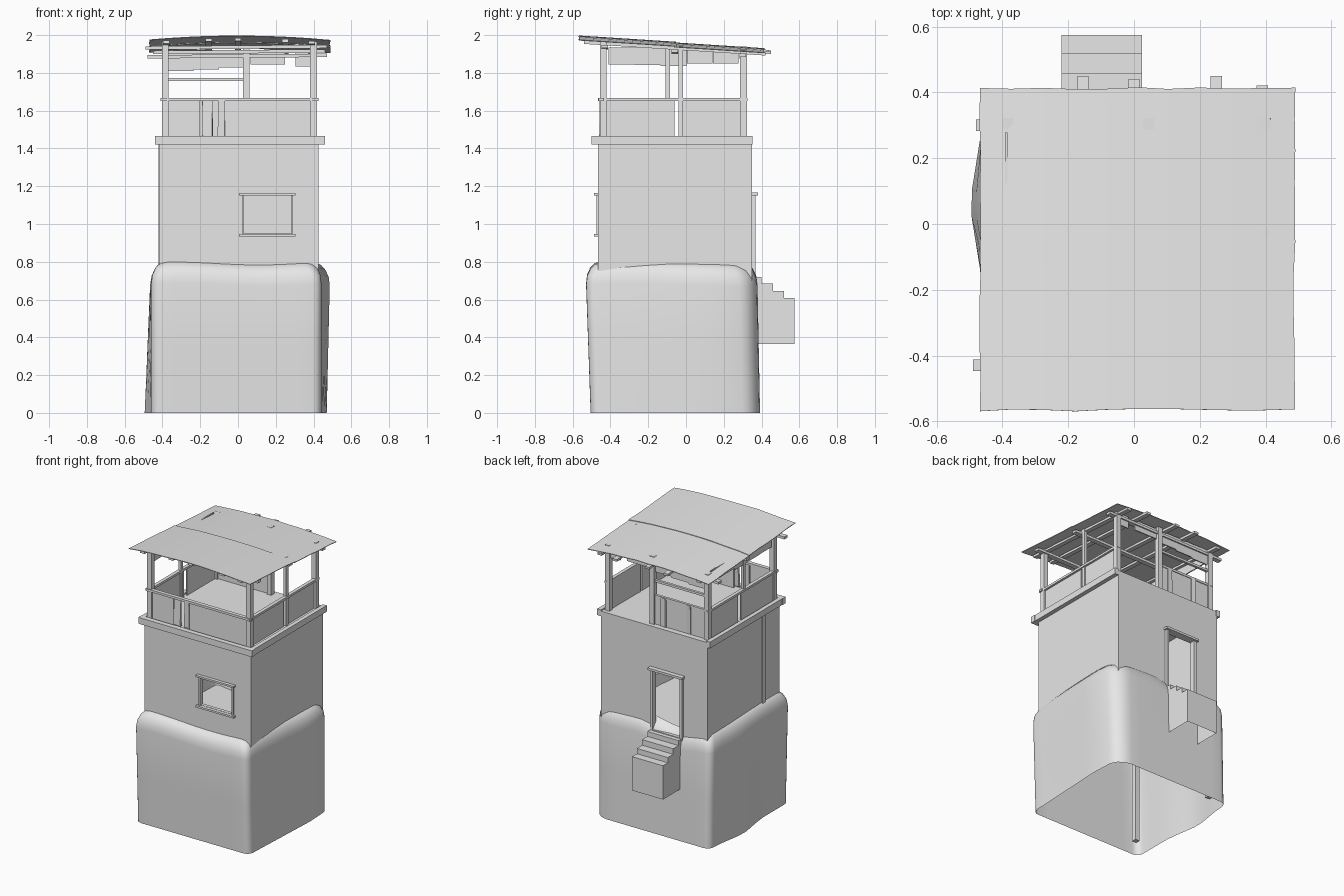
import bpy, bmesh, math, random
from mathutils import Vector

random.seed(4)
cube = bpy.data.objects.get("Cube")
if cube:
    bpy.data.objects.remove(cube, do_unlink=True)

grey = bpy.data.materials.new("plain_grey")
grey.use_nodes = True
grey.diffuse_color = (0.8, 0.8, 0.8, 1)
grey.node_tree.nodes["Principled BSDF"].inputs["Base Color"].default_value = (0.8, 0.8, 0.8, 1)


def add_object(name, bm):
    bmesh.ops.recalc_face_normals(bm, faces=bm.faces)
    mesh = bpy.data.meshes.new(name)
    bm.to_mesh(mesh)
    bm.free()
    mesh.materials.append(grey)
    obj = bpy.data.objects.new(name, mesh)
    bpy.context.collection.objects.link(obj)
    return obj


def box(name, x, y, z, jitter=0.0):
    """Box from (low, high) pairs, optionally made a little uneven."""
    bm = bmesh.new()
    bmesh.ops.create_cube(bm, size=1)
    for v in bm.verts:
        for i, (low, high) in enumerate((x, y, z)):
            v.co[i] = low if v.co[i] < 0 else high
            v.co[i] += random.uniform(-jitter, jitter)
    return add_object(name, bm)


def beam(name, a, b, width, height):
    """Straight timber between two points."""
    a, b = Vector(a), Vector(b)
    bm = bmesh.new()
    bmesh.ops.create_cube(bm, size=1)
    for v in bm.verts:
        v.co = Vector((v.co.x * width, v.co.y * (b - a).length, v.co.z * height))
    turn = (b - a).to_track_quat('Y', 'Z').to_matrix()
    bmesh.ops.rotate(bm, verts=bm.verts, matrix=turn)
    bmesh.ops.translate(bm, verts=bm.verts, vec=(a + b) / 2)
    return add_object(name, bm)


def wall_with_opening(name, y, opening_x, opening_z):
    """Four wall blocks around a rectangular opening."""
    (x0, x1), (z0, z1) = opening_x, opening_z
    box(name + "_left", (WEST, x0), y, (LOW, TOP))
    box(name + "_right", (x1, EAST), y, (LOW, TOP))
    box(name + "_below", (x0, x1), y, (LOW, z0))
    box(name + "_above", (x0, x1), y, (z1, TOP))


def bump(value, centre, width):
    return max(0.0, 1 - abs(value - centre) / width)


# Rounded earth mound, open underneath
def mound_ring(bm, z, inset):
    x0, x1 = -0.46 + inset, 0.442 - inset
    y0 = -0.505 - 0.035 * min(z, 0.7) + inset
    y1 = 0.392 - 0.02 * z - inset
    r = 0.06 if inset < 0.06 else 0.03
    points = []
    corners = [(x1, y1, 1, 1), (x0, y1, -1, 1), (x0, y0, -1, -1), (x1, y0, 1, -1)]
    for k, (cx, cy, sx, sy) in enumerate(corners):
        radius = r * (1.6 if k == 0 else 0.8)
        for i in range(6):
            angle = math.radians(90 * k + 18 * i)
            points.append(Vector((cx - sx * radius + radius * math.cos(angle),
                                  cy - sy * radius + radius * math.sin(angle), z)))
    ring = []
    for i, p in enumerate(points):
        q = points[(i + 1) % len(points)]
        steps = 10 if (q - p).length > 0.3 else 1
        for s in range(steps):
            c = p.lerp(q, s / steps)
            if c.x < 0:
                c.x -= 0.04 * bump(c.y, 0.06, 0.25) * (1 - z / 0.8) * bump(c.x, x0, 0.1)
            else:
                c.x += (0.028 + 0.025 * z) * bump(c.y, 0.15, 0.6) * bump(c.x, x1, 0.1)
            if z > 0.6:
                dip = 0.07 * bump(c.x, -0.13, 0.25) * bump(c.y, 0.39, 0.25)
                wave = 0.008 * math.sin(7 * c.x + 5 * c.y)
                c.z += wave - dip
            ring.append(bm.verts.new(c))
    return ring


bm = bmesh.new()
levels = [(0, 0), (0.35, 0), (0.68, 0), (0.725, 0.006), (0.76, 0.022),
          (0.785, 0.045), (0.797, 0.085), (0.72, 0.1)]
rings = [mound_ring(bm, z, inset) for z, inset in levels]
for lower, upper in zip(rings, rings[1:]):
    for i in range(len(lower)):
        j = (i + 1) % len(lower)
        bm.faces.new((lower[i], lower[j], upper[j], upper[i]))
bm.faces.new(rings[-1])
mound = add_object("earth_mound", bm)
bpy.ops.object.select_all(action='DESELECT')
mound.select_set(True)
bpy.context.view_layer.objects.active = mound
bpy.ops.object.shade_smooth_by_angle(angle=math.radians(50))

# Tower walls
WEST, EAST, SOUTH, NORTH, LOW, TOP = -0.415, 0.427, -0.465, 0.35, 0.7, 1.42
wall_with_opening("front_wall", (SOUTH, SOUTH + 0.025), (0.03, 0.285), (0.95, 1.15))
wall_with_opening("back_wall", (NORTH - 0.025, NORTH), (-0.21, 0.015), (0.72, 1.15))
box("west_wall", (WEST, WEST + 0.025), (SOUTH + 0.025, NORTH - 0.025), (LOW, TOP))
box("east_wall", (EAST - 0.025, EAST), (SOUTH + 0.025, NORTH - 0.025), (LOW, TOP))
box("west_wall_batten", (WEST - 0.007, WEST), (-0.295, -0.265), (0.78, 1.42))

# Window and door frames
for z in (0.935, 1.152):
    box("window_bar", (0.005, 0.305), (-0.488, -0.455), (z, z + 0.013))
for x in (0.02, 0.28):
    box("window_jamb", (x, x + 0.012), (-0.475, -0.445), (0.945, 1.155))
for x in (-0.225, 0.008):
    box("door_jamb", (x, x + 0.02), (0.33, 0.368), (0.7, 1.15))
box("door_lintel", (-0.235, 0.038), (0.33, 0.382), (1.15, 1.166))
box("door_sill", (-0.21, 0.01), (0.325, 0.37), (0.7, 0.725))

# Stairs, hollow underneath
profile = [(0.36, 0.365), (0.575, 0.365), (0.575, 0.607), (0.52, 0.607), (0.52, 0.645),
           (0.46, 0.645), (0.46, 0.685), (0.4, 0.685), (0.4, 0.72), (0.36, 0.72)]
bm = bmesh.new()
sides = [[bm.verts.new((x, y, z)) for y, z in profile] for x in (-0.22, 0.025)]
for side in sides:
    bm.faces.new(side)
for i in range(1, len(profile) - 1):
    bm.faces.new((sides[0][i], sides[0][i + 1], sides[1][i + 1], sides[1][i]))
add_object("stairs", bm)

# Deck and rim beams
box("deck_floor", (-0.412, 0.43), (-0.465, 0.35), (1.42, 1.455))
box("front_rim", (-0.44, 0.46), (-0.5, -0.463), (1.42, 1.465))
for x in (-0.437, 0.427):
    box("side_rim", (x, x + 0.03), (-0.465, 0.352), (1.42, 1.465))

# Corner posts run from the ground to the roof
for x in (-0.402, 0.382):
    for y, top in ((-0.456, 1.965), (0.287, 1.925)):
        box("corner_post", (x, x + 0.035), (y, y + 0.035), (0.06, top))
box("back_middle_post", (0.027, 0.062), (0.287, 0.322), (1.45, 1.94))
box("east_middle_post", (0.39, 0.41), (-0.04, -0.015), (1.45, 1.945))
box("west_middle_post", (-0.395, -0.375), (-0.108, -0.085), (1.45, 1.945))

# Parapet rails and panels
box("front_rail", (-0.41, 0.425), (-0.462, -0.435), (1.65, 1.666))
for x in (-0.402, 0.392):
    box("side_rail", (x, x + 0.025), (-0.465, 0.325), (1.65, 1.666))
for z in (1.65, 1.757):
    box("back_rail", (-0.38, 0.04), (0.297, 0.315), (z, z + 0.016))
for x0, x1 in ((-0.37, -0.2), (-0.07, 0.385)):
    box("front_panel", (x0, x1), (-0.446, -0.436), (1.455, 1.65))
for x0, x1 in ((-0.19, -0.135), (-0.105, -0.07)):
    box("front_board", (x0, x1), (-0.456, -0.446), (1.465, 1.66), 0.004)
for x in (-0.395, 0.392):
    for y0, y1 in ((-0.42, -0.06), (-0.025, 0.29)):
        box("side_panel", (x, x + 0.01), (y0, y1), (1.455, 1.65))
box("back_panel", (-0.37, 0.03), (0.3, 0.31), (1.455, 1.65))
for x in (-0.26, -0.06):
    box("back_board", (x, x + 0.035), (0.308, 0.318), (1.46, 1.66), 0.004)

# Ragged boards hanging below the roof
for i in range(5):
    y = -0.41 + 0.138 * i
    box("west_hanging_board", (-0.392, -0.384), (y, y + 0.137),
        (1.845 + random.uniform(-0.01, 0.012), 1.935))
for i in range(3):
    x = -0.37 + 0.135 * i
    box("back_hanging_board", (x, x + 0.134), (0.3, 0.308),
        (1.81 + 0.009 * i, 1.92))
for x0, x1, low in ((0.065, 0.25, 1.845), (0.305, 0.382, 1.835)):
    box("back_hanging_board", (x0, x1), (0.3, 0.308), (low, 1.92))


# Bent sheet roof
def roof_height(x, y):
    return 1.994 - 0.064 * (y + 0.57) - 0.022 * (x / 0.48) ** 2


def roof_sheet(name, y0, y1, lift):
    bm = bmesh.new()
    bmesh.ops.create_grid(bm, x_segments=10, y_segments=5, size=0.5)
    for v in bm.verts:
        edge = abs(v.co.x) > 0.49 or abs(v.co.y) > 0.49
        x = 0.01 + v.co.x * 0.955
        y = y0 + (v.co.y + 0.5) * (y1 - y0)
        if edge:
            x += random.uniform(-0.004, 0.004)
            y += random.uniform(-0.004, 0.004)
        v.co = Vector((x, y, roof_height(x, y) + lift))
    sheet = add_object(name, bm)
    thick = sheet.modifiers.new("thickness", 'SOLIDIFY')
    thick.thickness = 0.004


roof_sheet("front_roof_sheet", -0.566, -0.05, 0.004)
roof_sheet("back_roof_sheet", -0.06, 0.412, 0.0)

# Rafters and cross timbers under the roof
for x, y1 in ((-0.38, 0.4), (-0.155, 0.45), (0.0, 0.44), (0.25, 0.45), (0.39, 0.42)):
    beam("rafter", (x, -0.54, roof_height(x, -0.54) - 0.016),
         (x, y1, roof_height(x, y1) - 0.016), 0.034, 0.016)
for y, x0, x1 in ((-0.43, -0.49, 0.47), (-0.06, -0.45, 0.46), (0.3, -0.48, 0.47)):
    z = roof_height(0.4, y) - 0.03
    beam("cross_timber", (x0, y, z - 0.008), (x1, y, z), 0.035, 0.018)
